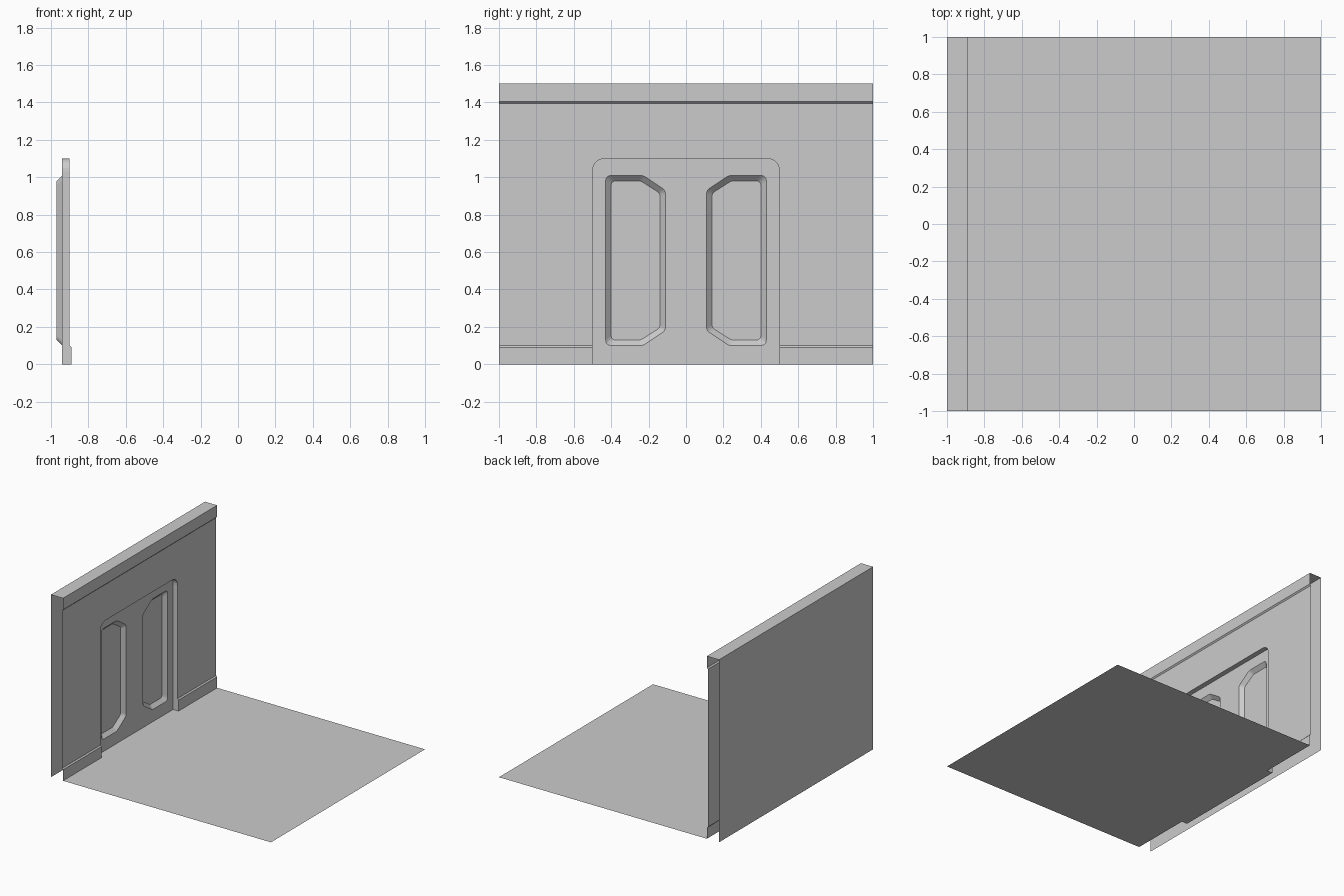
import bpy, bmesh, math
from mathutils import Vector

if "Cube" in bpy.data.objects:
    bpy.data.objects.remove(bpy.data.objects["Cube"])

BACK, TRIM, FACE, DOOR, PANEL = -1.0, -0.89, -0.90, -0.94, -0.97


def finish(name, bm, smooth=False):
    bmesh.ops.remove_doubles(bm, verts=bm.verts[:], dist=1e-5)
    mesh = bpy.data.meshes.new(name)
    bm.to_mesh(mesh)
    bm.free()
    ob = bpy.data.objects.new(name, mesh)
    bpy.context.collection.objects.link(ob)
    return ob


def loop(bm, pts, x):
    return [bm.verts.new((x, y, z)) for y, z in pts]


def add_face(bm, verts, want):
    # face whose normal follows the wanted direction
    f = bm.faces.new(verts)
    f.normal_update()
    if f.normal.dot(Vector(want)) < 0:
        f.normal_flip()
    return f


def sweep(bm, profile, y0, y1):
    # extrude an open x-z profile along y
    a = [bm.verts.new((x, y0, z)) for x, z in profile]
    b = [bm.verts.new((x, y1, z)) for x, z in profile]
    for i in range(len(profile) - 1):
        bm.faces.new((a[i], a[i + 1], b[i + 1], b[i]))


def rounded(pts, radii, seg):
    # round polygon corners with quadratic arcs cut back by the radius
    out = []
    n = len(pts)
    for i, r in enumerate(radii):
        p = Vector(pts[i])
        if r == 0:
            out.append(p)
            continue
        a = p + (Vector(pts[i - 1]) - p).normalized() * r
        b = p + (Vector(pts[(i + 1) % n]) - p).normalized() * r
        for k in range(seg + 1):
            t = k / seg
            w = 0.83 * 2 * t * (1 - t)
            q = a * (1 - t) ** 2 + b * t ** 2
            d = (1 - t) ** 2 + w + t ** 2
            out.append((q + p * w) / d)
    return out


# doorway outline in y-z, starting and ending on the ground
doorway = rounded([(-0.5, 0), (-0.5, 1.1), (0.5, 1.1), (0.5, 0)],
                  [0, 0.07, 0.07, 0], 6)

# floor, running into the doorway
bm = bmesh.new()
plan = [(1, -1), (1, 1), (TRIM, 1), (TRIM, 0.5), (DOOR, 0.5),
        (DOOR, -0.5), (TRIM, -0.5), (TRIM, -1)]
add_face(bm, [bm.verts.new((x, y, 0)) for x, y in plan], (0, 0, 1))
finish("floor", bm)

# back, top and upper trim of the wall, open at both ends
bm = bmesh.new()
sweep(bm, [(BACK, 0), (BACK, 1.5), (TRIM, 1.5), (TRIM, 1.405), (FACE, 1.395)], -1, 1)
bmesh.ops.reverse_faces(bm, faces=[f for f in bm.faces
                                   if f.calc_center_median().x == BACK and f.normal.x > 0])
bm.normal_update()
for f in bm.faces:
    c = f.calc_center_median() - Vector((-0.95, 0, 0.9))
    if f.normal.dot(c) < 0:
        f.normal_flip()
finish("wall_back_and_trim", bm)

# wall face with the doorway notched out
bm = bmesh.new()
notch = [(-0.5, 0.1)] + [tuple(p) for p in doorway[1:-1]] + [(0.5, 0.1)]
add_face(bm, loop(bm, notch + [(1, 0.1), (1, 1.395), (-1, 1.395), (-1, 0.1)], FACE), (1, 0, 0))
finish("wall_face", bm)

# skirting boards either side of the doorway, with ends in the reveal
for side, s in (("left", -1), ("right", 1)):
    bm = bmesh.new()
    sweep(bm, [(FACE, 0.1), (TRIM, 0.09), (TRIM, 0)], min(s, s / 2), max(s, s / 2))
    bm.normal_update()
    for f in bm.faces:
        if f.normal.x < 0:
            f.normal_flip()
    end = [(FACE, 0.1), (TRIM, 0.09), (TRIM, 0), (FACE, 0)]
    add_face(bm, [bm.verts.new((x, s / 2, z)) for x, z in end], (0, -s, 0))
    finish("skirting_" + side, bm)

# door reveal
bm = bmesh.new()
outer, inner = loop(bm, doorway, FACE), loop(bm, doorway, DOOR)
for i in range(len(doorway) - 1):
    q = (outer[i], outer[i + 1], inner[i + 1], inner[i])
    c = sum((v.co for v in q), Vector()) / 4
    add_face(bm, q, (0, -c.y, 0.55 - c.z if c.z > 1 else 0))
finish("door_reveal", bm)


def panel_outline(s, inset):
    # tall panel with its inner corners cut off
    o, i, h = 0.43 - inset, 0.11 + inset, 0.455 - inset
    c = 0.23 + inset * 0.4
    k = 0.375 - inset * 0.5
    m = 0.555
    pts = [(s * o, m - h), (s * c, m - h), (s * i, m - k),
           (s * i, m + k), (s * c, m + h), (s * o, m + h)]
    r = 0.03 - inset * 0.3
    return rounded(pts, [r, r * 0.5, r * 0.6, r * 0.6, r * 0.5, r], 3)


# door leaf with two sunken panels
bm = bmesh.new()
rims = [loop(bm, doorway, DOOR)]
for s in (-1, 1):
    rims.append(loop(bm, panel_outline(s, 0), DOOR))
edges = [bm.edges.new((r[i - 1], r[i])) for r in rims for i in range(len(r))]
bmesh.ops.triangle_fill(bm, use_beauty=True, use_dissolve=False, edges=edges, normal=(1, 0, 0))
bm.normal_update()
for f in bm.faces:
    if f.normal.x < 0:
        f.normal_flip()
for s, rim in zip((-1, 1), rims[1:]):
    deep = loop(bm, panel_outline(s, 0.03), PANEL)
    add_face(bm, deep, (1, 0, 0))
    for i in range(len(rim)):
        add_face(bm, (rim[i - 1], rim[i], deep[i], deep[i - 1]), (1, 0, 0))
finish("door", bm)
